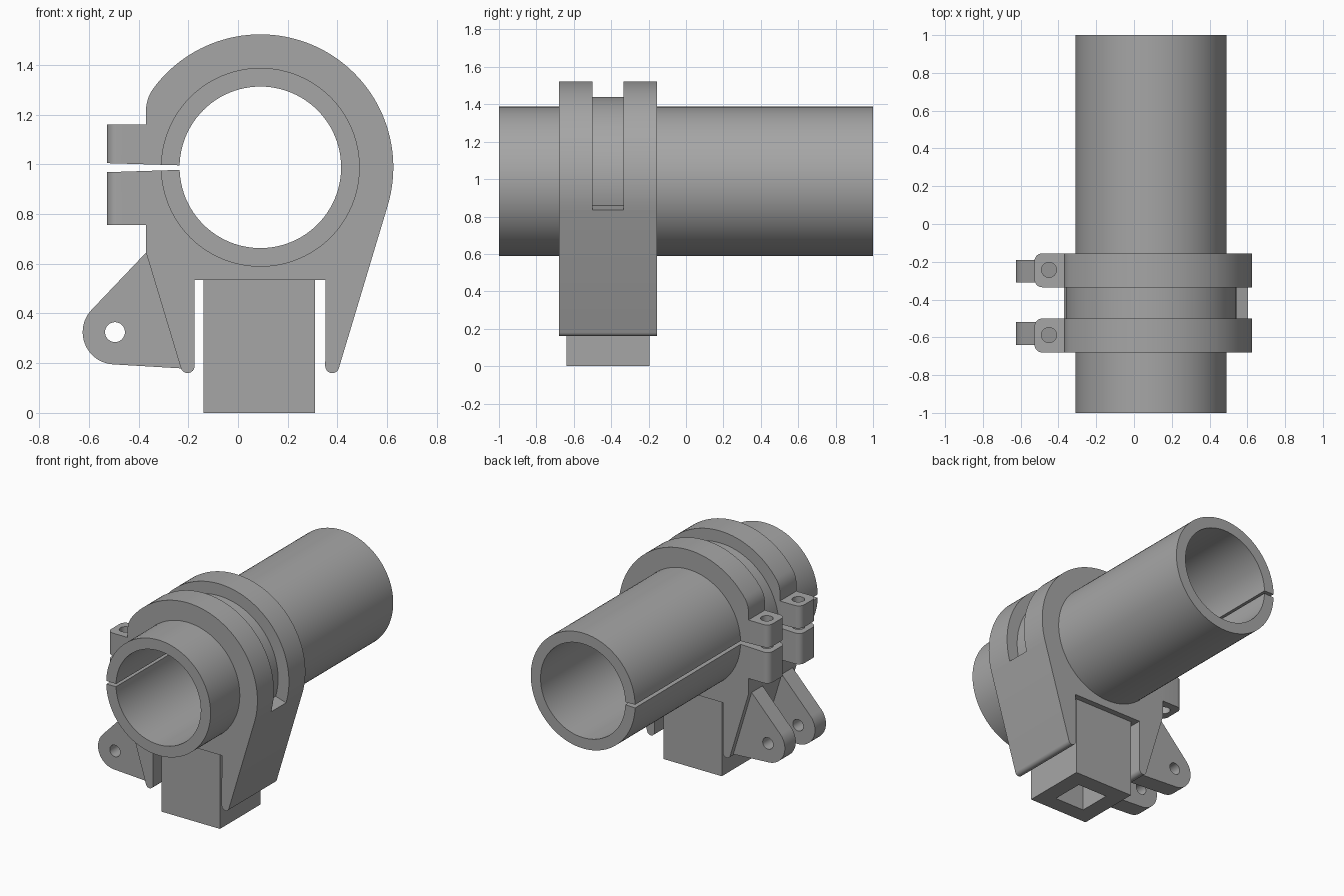
import bpy, bmesh
from math import sin, cos, radians
from mathutils import Vector

if "Cube" in bpy.data.objects:
    bpy.data.objects.remove(bpy.data.objects["Cube"], do_unlink=True)

grey = bpy.data.materials.new("plain grey")
grey.use_nodes = True
GREY = (0.38, 0.38, 0.38, 1)
grey.diffuse_color = GREY
grey.node_tree.nodes["Principled BSDF"].inputs["Base Color"].default_value = GREY

CX, CZ = 0.09, 0.988          # tube axis
BACK, FRONT = -0.155, -0.68   # housing depth


def arc(x, z, r, start, end, steps=12):
    angles = [radians(start + (end - start) * i / steps) for i in range(steps + 1)]
    return [(x + r * cos(a), z + r * sin(a)) for a in angles]


def circle(x, z, r, steps=96):
    return arc(x, z, r, 0, 360, steps)[:-1]


def prism(name, outline, low, high, axis="Y"):
    """Extrude an outline along Y (points are x, z) or Z (points are x, y)."""
    place = (lambda p, d: Vector((p[0], d, p[1]))) if axis == "Y" else \
            (lambda p, d: Vector((p[0], p[1], d)))
    bm = bmesh.new()
    base = bm.faces.new([bm.verts.new(place(p, low)) for p in outline])
    grown = bmesh.ops.extrude_face_region(bm, geom=[base])["geom"]
    bmesh.ops.translate(bm, vec=place((0, 0), high - low),
                        verts=[v for v in grown if isinstance(v, bmesh.types.BMVert)])
    bmesh.ops.recalc_face_normals(bm, faces=bm.faces)
    mesh = bpy.data.meshes.new(name)
    bm.to_mesh(mesh)
    bm.free()
    mesh.materials.append(grey)
    obj = bpy.data.objects.new(name, mesh)
    bpy.context.collection.objects.link(obj)
    return obj


def cut(obj, *cutters):
    for cutter in cutters:
        mod = obj.modifiers.new("cut", "BOOLEAN")
        mod.operation, mod.solver, mod.object = "DIFFERENCE", "EXACT", cutter
        with bpy.context.temp_override(object=obj, active_object=obj):
            bpy.ops.object.modifier_apply(modifier=mod.name)
        bpy.data.objects.remove(cutter, do_unlink=True)


def smooth(obj):
    obj.data.shade_smooth()
    obj.data.set_sharp_from_angle(angle=radians(30))


def slit():
    return prism("slit_cutter", [(-0.6, 0.966), (-0.2, 0.979), (-0.2, 0.995), (-0.6, 1.007)], -1.1, 1.1)


def rect(x0, x1, y0, y1):
    return [(x0, y0), (x1, y0), (x1, y1), (x0, y1)]


parts = []

# Split tube
tube = prism("split_tube", circle(CX, CZ, 0.4), -1, 1)
cut(tube, prism("bore_cutter", circle(CX, CZ, 0.325), -1.1, 1.1), slit())
parts.append(tube)

# Clamp housing with two legs, tube bore and a groove round the top
outline = (arc(-0.203, 0.188, 0.028, 196.5, 360)
           + [(-0.175, 0.535), (0.352, 0.535)]
           + arc(0.379, 0.188, 0.028, 180, 343.5)
           + arc(CX, CZ, 0.535, -16.5, 143.7, 60)
           + arc(-0.22, 1.216, 0.15, 143.7, 180)[1:]
           + [(-0.37, 0.645)])
housing = prism("clamp_housing", outline, FRONT, BACK)
groove = arc(CX, CZ, 0.452, -16.5, 179, 70) + arc(CX, CZ, 0.7, 179, -16.5, 70)
cut(housing,
    prism("bore_cutter", circle(CX, CZ, 0.398), -0.8, 0),
    prism("groove_cutter", groove, -0.5, -0.335),
    slit())
parts.append(housing)

# Paired clamp ears and hinge lugs
for side, ear_low, lug_low in (("front", FRONT, -0.64), ("back", -0.335, -0.31)):
    ear_high = ear_low + 0.18
    ear_outline = ([(-0.34, ear_low), (-0.34, ear_high)]
                   + arc(-0.485, ear_high - 0.042, 0.042, 90, 180, 8)
                   + arc(-0.485, ear_low + 0.042, 0.042, 180, 270, 8))
    ear = prism(side + "_clamp_ears", ear_outline, 0.755, 1.16, "Z")
    bolt = circle(-0.45, ear_low + 0.092, 0.04, 32)
    cut(ear, prism("bolt_cutter", bolt, 0.7, 1.2, "Z"), slit())

    lug_outline = ([(-0.3, 0.645), (-0.37, 0.645)]
                   + arc(-0.495, 0.325, 0.13, 137, 266, 24)
                   + [(-0.21, 0.178), (-0.21, 0.3)])
    lug = prism(side + "_hinge_lug", lug_outline, lug_low, lug_low + 0.12)
    cut(lug, prism("pin_cutter", circle(-0.495, 0.325, 0.04, 32), -0.8, 0))
    parts += [ear, lug]

# Hollow square post
post = prism("square_post", rect(-0.138, 0.31, -0.64, -0.195), 0, 0.56, "Z")
cut(post, prism("socket_cutter", rect(-0.026, 0.198, -0.53, -0.306), -0.1, 0.5, "Z"))
parts.append(post)

for part in parts:
    smooth(part)
